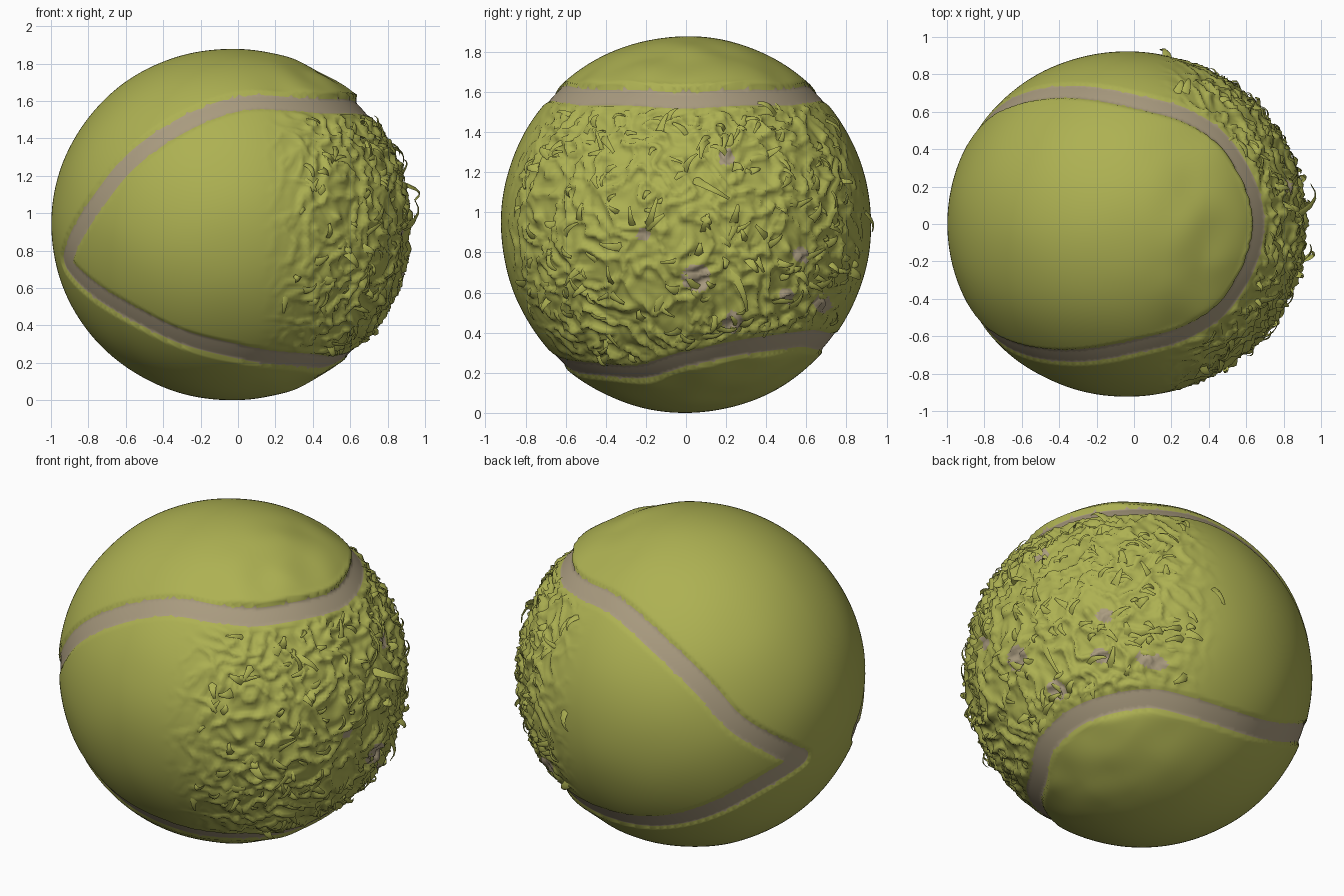
import bpy, bmesh, math, random
from mathutils import Vector, noise, kdtree

if "Cube" in bpy.data.objects:
    bpy.data.objects.remove(bpy.data.objects["Cube"])

random.seed(7)
CENTRE = Vector((-0.04, 0, 0.94))
RADII = Vector((0.945, 0.915, 0.926))
HALF_W = 0.057


def material(name, rgb):
    m = bpy.data.materials.new(name)
    m.diffuse_color = (*rgb, 1)
    m.use_nodes = True
    m.node_tree.nodes["Principled BSDF"].inputs["Base Color"].default_value = m.diffuse_color
    return m


FELT = material("yellow green felt", (0.42, 0.44, 0.085))
RUBBER = material("taupe rubber", (0.40, 0.33, 0.215))


def smooth(a, b, x):
    t = max(0, min(1, (x - a) / (b - a)))
    return t * t * (3 - 2 * t)


# Seam path: upper loop and lower loop meeting in a point at the left
front, back = (-0.86, -0.30, -0.20), (-0.88, 0.25, -0.17)
upper = [front, (-0.72, -0.59, 0.10), (-0.54, -0.68, 0.32), (-0.30, -0.71, 0.50),
         (0.04, -0.66, 0.64), (0.34, -0.57, 0.64), (0.54, -0.40, 0.63), (0.69, 0, 0.62)]
upper += [(x, -y, z) for x, y, z in upper[-2:0:-1]] + [back]
lower = [back, (-0.75, 0.52, -0.32), (-0.30, 0.70, -0.54), (0.19, 0.69, -0.58),
         (0.44, 0.58, -0.57), (0.62, 0.30, -0.60), (0.64, 0, -0.67),
         (0.52, -0.22, -0.73), (0.36, -0.45, -0.72), (0.04, -0.63, -0.68),
         (-0.26, -0.65, -0.59), (-0.56, -0.59, -0.45), front]


def spline(points, n=40):
    p = [Vector(q).normalized() for q in points]
    p = [2 * p[0] - p[1]] + p + [2 * p[-1] - p[-2]]
    out = []
    for i in range(1, len(p) - 2):
        a, b, c, d = p[i - 1:i + 3]
        for k in range(n):
            t = k / n
            out.append((0.5 * (2 * b + (c - a) * t + (2 * a - 5 * b + 4 * c - d) * t * t
                               + (3 * b - a - 3 * c + d) * t ** 3)).normalized())
    return out


seam = spline(upper) + spline(lower)
tree = kdtree.KDTree(len(seam))
for i, c in enumerate(seam):
    tree.insert(c, i)
tree.balance()


def seam_info(v):
    """Distance to the seam line, nearest point, and which panel v is in."""
    c, i, d = tree.find(v)
    t = seam[(i + 1) % len(seam)] - seam[i - 1]
    return d, c, v.dot(c.cross(t)) > 0


# Worn patches (y, z seen from the right, radius)
PATCHES = [(0.05, 0.68, 0.07), (0.20, 1.27, 0.04), (-0.21, 0.89, 0.035),
           (0.57, 0.79, 0.04), (0.50, 0.58, 0.04), (0.68, 0.55, 0.045), (0.23, 0.46, 0.05)]


def wear(v):
    return smooth(0.15, 0.65, v.x)


def surface(v):
    d, c, lobe = seam_info(v)
    p = CENTRE + Vector(a * b for a, b in zip(v, RADII))
    r = 0.0
    away = smooth(HALF_W, HALF_W + 0.05, d)
    edge = smooth(HALF_W - 0.003, HALF_W + 0.018, d)
    if lobe:
        # Smooth lobes, the upper one lifting at its tip
        r += 0.013 * edge
        if v.z > 0:
            r += 0.022 * edge * smooth(0.25, 0.65, v.x) * (1 - smooth(0.1, 0.35, d))
        r += 0.014 * away * smooth(0.0, 0.5, v.x) * noise.noise(v * 4.5)
    else:
        # Frayed felt on the right side
        r += 0.008 * edge
        q = v + 0.12 * noise.noise_vector(v * 5)
        ridge = 1 - abs(noise.noise(q * 9)) * 2.2
        fine = noise.noise(q * 20)
        r += wear(v) * away * (0.034 * max(0, ridge) ** 3 - 0.012 + 0.014 * fine)
    r += 0.003 * noise.noise(v * 3)
    return p + v * r


# Ball: dense sphere with vertices snapped to the seam edges
bm = bmesh.new()
bmesh.ops.create_icosphere(bm, subdivisions=7, radius=1)
for v in bm.verts:
    u = v.co.normalized()
    d, c, _ = seam_info(u)
    if abs(d - HALF_W) < 0.008:
        u = (c + (u - c) * (HALF_W / d)).normalized()
    v.co = u
for f in bm.faces:
    m = f.calc_center_median().normalized()
    y, z = m.y * RADII.y, m.z * RADII.z + CENTRE.z
    worn = m.x > 0 and any(math.hypot(y - a, z - b) < s for a, b, s in PATCHES)
    f.material_index = int(worn or seam_info(m)[0] < HALF_W)
    f.smooth = True
for v in bm.verts:
    v.co = surface(v.co)
low = min(v.co.z for v in bm.verts)
for v in bm.verts:
    v.co.z -= low


def finish(name, bm, mats):
    me = bpy.data.meshes.new(name)
    bm.to_mesh(me)
    bm.free()
    for m in mats:
        me.materials.append(m)
    ob = bpy.data.objects.new(name, me)
    bpy.context.collection.objects.link(ob)
    return ob


finish("ball", bm, [FELT, RUBBER])


# Loose tufts: tapered, curled ribbons torn from the felt
def tuft(bm, u, angle, length, width, lift):
    base = surface(u) - Vector((0, 0, low)) - u * 0.012
    side = u.orthogonal().normalized()
    t = side * math.cos(angle) + u.cross(side) * math.sin(angle)
    w = u.cross(t)
    rows, bend = [], random.uniform(-0.3, 0.3)
    for k in range(6):
        s = k / 5
        mid = base + t * length * s + u * lift * math.sin(s * 2.4) + w * bend * length * s * s
        half = width * (1 - 0.7 * s) / 2
        pts = [mid - w * half, mid + u * half * 0.5, mid + w * half]
        for q in pts:
            q.x = min(q.x, 1.0)
        rows.append([bm.verts.new(q) for q in pts])
    for a, b in zip(rows, rows[1:]):
        for j in range(2):
            bm.faces.new((a[j], b[j], b[j + 1], a[j + 1])).smooth = True


tufts = bmesh.new()
count = 0
while count < 190:
    u = Vector(random.gauss(0, 1) for _ in range(3)).normalized()
    d, _, lobe = seam_info(u)
    if lobe or d < 0.1 or random.random() > wear(u):
        continue
    tuft(tufts, u, random.uniform(0, 6.28), random.uniform(0.05, 0.12),
         random.uniform(0.03, 0.06), random.uniform(0.015, 0.045))
    count += 1

# Few long strands standing out on the right (y, z, length, lift, angle)
for y, z, length, lift, ang in [(0.04, 1.17, 0.20, 0.10, 5.4), (-0.20, 0.91, 0.17, 0.08, 0.9),
                                (0.22, 0.72, 0.23, 0.06, 5.3), (-0.42, 1.38, 0.15, 0.05, 5.5),
                                (0.10, 1.36, 0.12, 0.05, 4.2), (0.15, 0.42, 0.10, 0.05, 0.3)]:
    v = Vector((0, y / RADII.y, (z - CENTRE.z) / RADII.z))
    v.x = math.sqrt(1 - v.length_squared)
    side = v.orthogonal().normalized()
    want = Vector((0, math.cos(ang), math.sin(ang)))
    tuft(tufts, v, math.atan2(want.dot(v.cross(side)), want.dot(side)), length, 0.05, lift)
finish("loose_tufts", tufts, [FELT])
